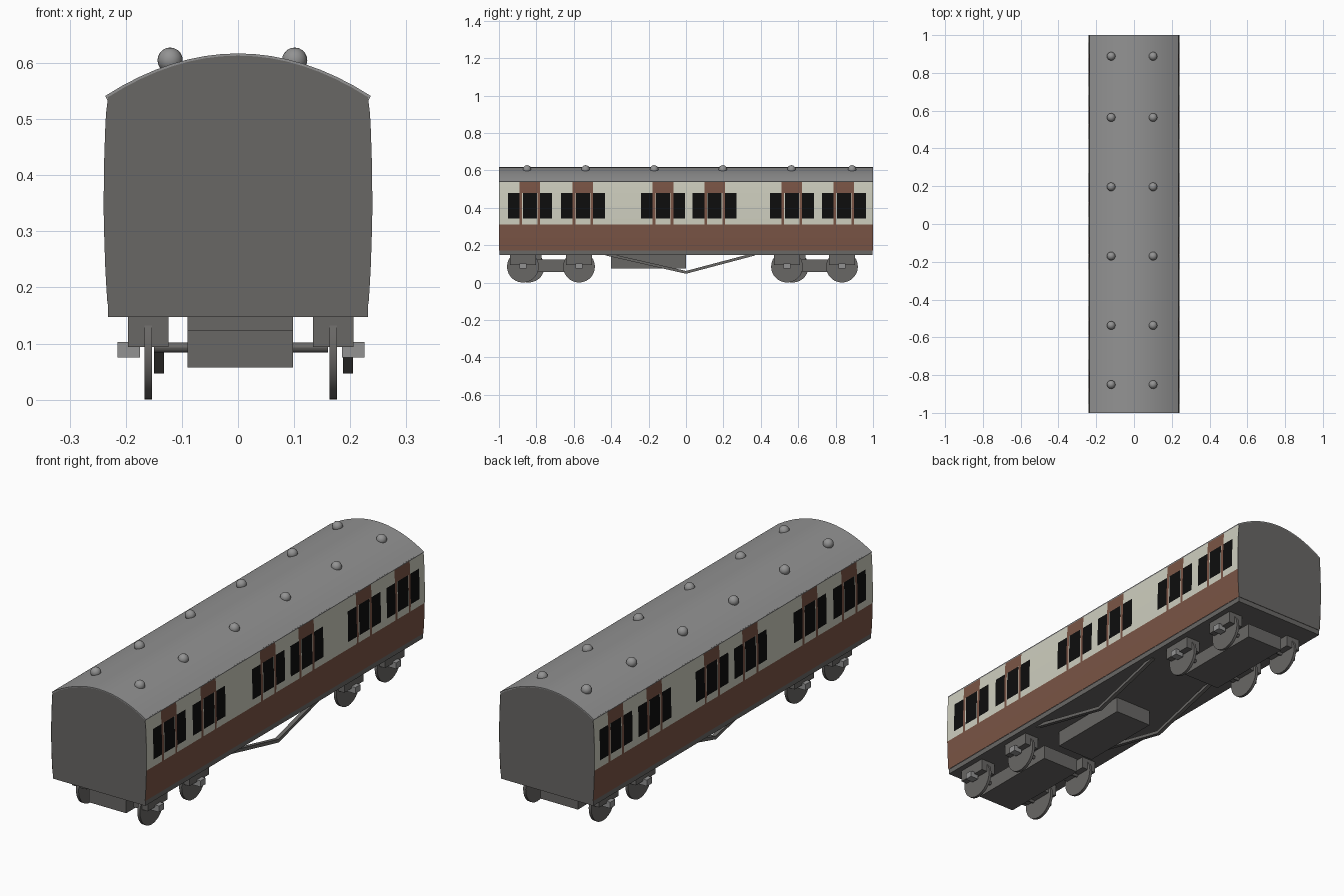
import bpy, bmesh, math
from mathutils import Matrix

if "Cube" in bpy.data.objects:
    bpy.data.objects.remove(bpy.data.objects["Cube"])


def mat(name, rgb):
    m = bpy.data.materials.new(name)
    m.diffuse_color = (*rgb, 1)
    m.use_nodes = True
    m.node_tree.nodes["Principled BSDF"].inputs["Base Color"].default_value = m.diffuse_color
    return m


DARK = mat("dark_grey", (0.14, 0.135, 0.13))
ROOF = mat("roof_grey", (0.29, 0.29, 0.29))
CREAM = mat("cream", (0.62, 0.62, 0.52))
BROWN = mat("brown", (0.195, 0.09, 0.06))
BLACK = mat("window_black", (0.004, 0.004, 0.004))


def finish(name, bm, mats, smooth=None):
    bmesh.ops.recalc_face_normals(bm, faces=bm.faces)
    me = bpy.data.meshes.new(name)
    bm.to_mesh(me)
    bm.free()
    for m in mats:
        me.materials.append(m)
    ob = bpy.data.objects.new(name, me)
    bpy.context.collection.objects.link(ob)
    if smooth:
        bpy.ops.object.select_all(action='DESELECT')
        ob.select_set(True)
        bpy.context.view_layer.objects.active = ob
        bpy.ops.object.shade_smooth_by_angle(angle=math.radians(smooth))
    return ob


def box(name, x, y, z, m):
    bm = bmesh.new()
    bmesh.ops.create_cube(bm, size=1)
    for v in bm.verts:
        v.co = [(a[0] + a[1]) / 2 + c * (a[1] - a[0]) for a, c in zip((x, y, z), v.co)]
    return finish(name, bm, [m])


def x_cylinder(name, x, y, z, r, length, m, sides=24):
    bm = bmesh.new()
    bmesh.ops.create_cone(bm, cap_ends=True, segments=sides, radius1=r, radius2=r, depth=length,
                          matrix=Matrix.Translation((x, y, z)) @ Matrix.Rotation(math.pi / 2, 4, 'Y'))
    return finish(name, bm, [m], 30)


def extrude_y(name, prof, y0, y1, m, smooth=None):
    bm = bmesh.new()
    f = bm.faces.new([bm.verts.new((x, y0, z)) for x, z in prof])
    g = bmesh.ops.extrude_face_region(bm, geom=[f])["geom"]
    for v in g:
        if isinstance(v, bmesh.types.BMVert):
            v.co.y = y1
    return finish(name, bm, [m], smooth)


def side_x(z):
    return 0.2405 - 0.0065 * ((z - 0.36) / 0.185) ** 2


def roof_z(x):
    return 0.617 - 0.074 * (x / 0.234) ** 2


# body sides: grid of panels, coloured by position (doors, windows, lower band)
GROUPS = (-0.952, -0.668, -0.24, 0.036, 0.449, 0.727)
WINDOWS = ((0, 0.062), (0.08, 0.155), (0.172, 0.235))
STRIPES = ((0.062, 0.076), (0.158, 0.172))
ys = sorted({-1.0, 1.0} | {round(g + o, 4) for g in GROUPS for p in WINDOWS + STRIPES for o in p})
zs = (0.17, 0.2, 0.24, 0.31, 0.342, 0.41, 0.48, 0.51, 0.543)


def panel_colour(y, z):
    if z < 0.31:
        return 1
    for g in GROUPS:
        o = y - g
        if 0.342 < z < 0.48 and any(a < o < b for a, b in WINDOWS):
            return 2
        if any(a < o < b for a, b in STRIPES) or (z > 0.48 and 0.062 < o < 0.172):
            return 1
    return 0


for sx, label in ((-1, "left"), (1, "right")):
    bm = bmesh.new()
    grid = [[bm.verts.new((sx * side_x(z), y, z)) for z in zs] for y in ys]
    for i in range(len(ys) - 1):
        for j in range(len(zs) - 1):
            q = [grid[i][j], grid[i + 1][j], grid[i + 1][j + 1], grid[i][j + 1]]
            f = bm.faces.new(q if sx > 0 else q[::-1])
            f.material_index = panel_colour((ys[i] + ys[i + 1]) / 2, (zs[j] + zs[j + 1]) / 2)
    me = bpy.data.meshes.new(label + "_side")
    bm.to_mesh(me)
    bm.free()
    for m in (CREAM, BROWN, BLACK):
        me.materials.append(m)
    bpy.context.collection.objects.link(bpy.data.objects.new(label + "_side", me))

# end walls
arc = [0.234 * (1 - i / 8) for i in range(17)]
end_prof = [(side_x(z) - 0.001, z) for z in zs[:-1]]
end_prof = end_prof + [(x * 0.99, roof_z(x) - 0.004) for x in arc] + [(-x, z) for x, z in reversed(end_prof)]
extrude_y("front_end", end_prof, -1, -0.99, DARK)
extrude_y("back_end", end_prof, 0.99, 1, DARK)

# curved roof shell
wide = [x * 1.012 for x in arc]
extrude_y("roof", [(x, roof_z(x)) for x in wide] + [(x * 0.985, roof_z(x) - 0.007) for x in reversed(wide)],
          -1, 1, ROOF, 30)

# roof vents
for y in (0.888, 0.564, 0.197, -0.17, -0.537, -0.85):
    for x in (-0.121, 0.101):
        bm = bmesh.new()
        bmesh.ops.create_uvsphere(bm, u_segments=16, v_segments=10, radius=0.0225,
                                  matrix=Matrix.Translation((x, y, 0.605)))
        finish("roof_vent", bm, [ROOF], 60)

# underframe and equipment box
box("underframe", (-0.232, 0.232), (-0.998, 0.998), (0.147, 0.17), DARK)
box("equipment_box", (-0.09, 0.098), (-0.4, 0.0), (0.075, 0.15), DARK)

# bogies: slab, wheels, axles, guard blocks, axle boxes
CX = 0.005
for name, axles in (("front", (-0.872, -0.572)), ("back", (0.54, 0.834))):
    box(name + "_bogie", (-0.09, 0.098), (axles[0] - 0.072, axles[1] + 0.072), (0.057, 0.123), DARK)
    for k, y in enumerate(axles):
        x_cylinder(name + "_axle", CX, y, 0.093, 0.009, 0.31, DARK, 12)
        for s in (-1, 1):
            wy = y + (0.03 if s < 0 and k == 0 else 0)
            x_cylinder(name + "_wheel", CX + s * 0.165, wy, 0.085, 0.085, 0.013, DARK, 28)
            gx, bx = CX + s * 0.165, CX + s * 0.2
            box(name + "_guard_block", (gx - 0.036, gx + 0.036), (wy - 0.07, wy + 0.07), (0.094, 0.148), DARK)
            box(name + "_axle_box", (bx - 0.02, bx + 0.02), (wy - 0.018, wy + 0.018), (0.075, 0.103), ROOF)

# truss rods: shallow V bars under the frame
for x in (-0.141, 0.196):
    bm = bmesh.new()
    path = [(-0.43, 0.16), (0, 0.062), (0.37, 0.16)]
    pts = path + [(y, z - 0.015) for y, z in reversed(path)]
    lo, hi = [[bm.verts.new((x + d, y, z)) for y, z in pts] for d in (-0.009, 0.009)]
    bm.faces.new(lo)
    bm.faces.new(hi[::-1])
    for i in range(6):
        j = (i + 1) % 6
        bm.faces.new((lo[i], lo[j], hi[j], hi[i]))
    finish("truss_rod", bm, [DARK])
